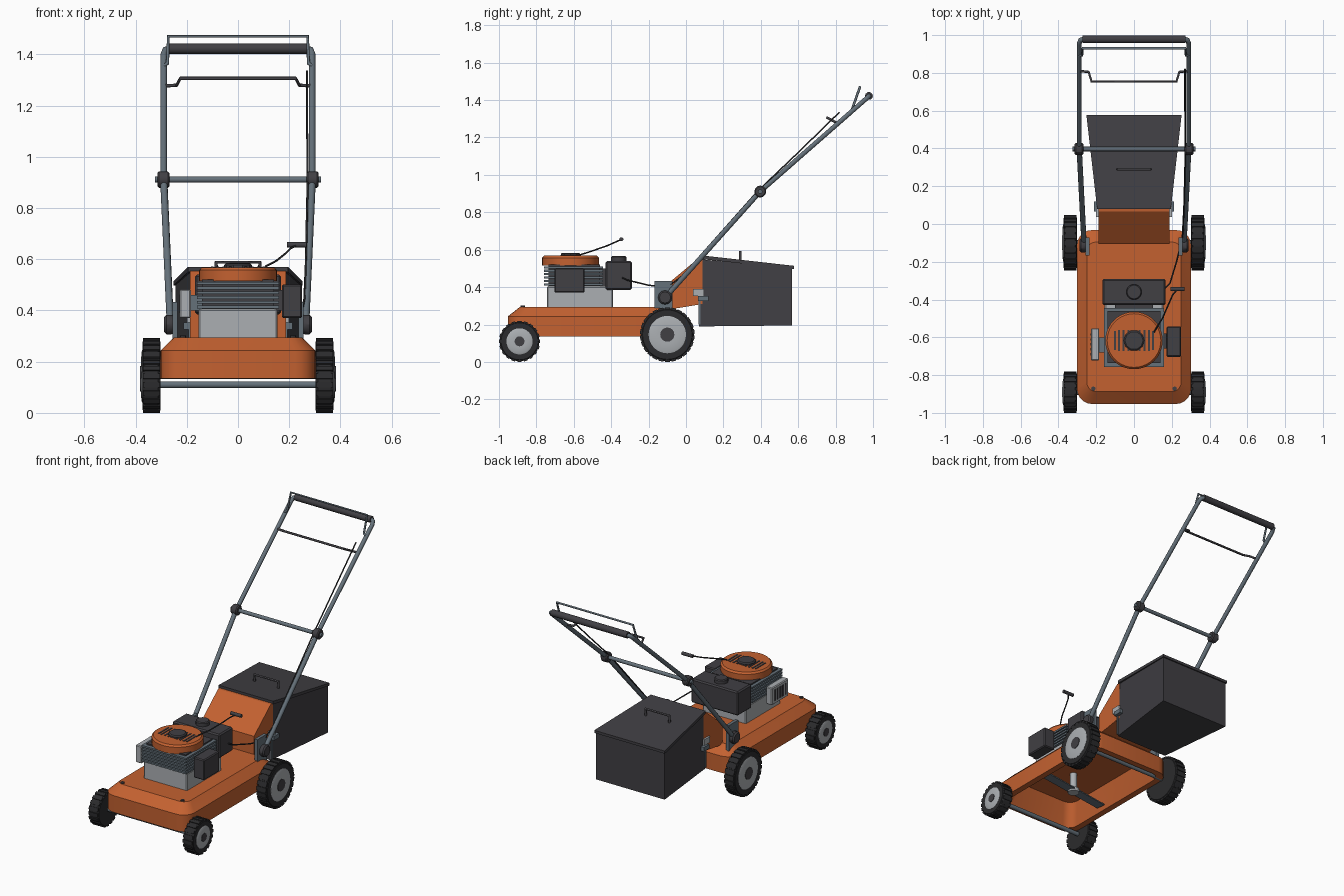
import bpy, bmesh, math
from mathutils import Vector, Matrix

if "Cube" in bpy.data.objects:
    bpy.data.objects.remove(bpy.data.objects["Cube"])


def material(name, r, g, b):
    m = bpy.data.materials.new(name)
    m.diffuse_color = (r, g, b, 1)
    m.use_nodes = True
    m.node_tree.nodes["Principled BSDF"].inputs["Base Color"].default_value = m.diffuse_color
    return m


ORANGE = material("orange paint", 0.55, 0.12, 0.03)
DARK = material("charcoal plastic", 0.052, 0.05, 0.057)
BLACK = material("black rubber", 0.024, 0.024, 0.026)
STEEL = material("slate steel", 0.13, 0.165, 0.195)
LIGHT = material("light metal", 0.41, 0.43, 0.45)


def finish(name, bm, mat, smooth=True):
    bmesh.ops.recalc_face_normals(bm, faces=bm.faces)
    me = bpy.data.meshes.new(name)
    bm.to_mesh(me)
    bm.free()
    me.materials.append(mat)
    ob = bpy.data.objects.new(name, me)
    bpy.context.collection.objects.link(ob)
    if smooth:
        bpy.ops.object.select_all(action='DESELECT')
        ob.select_set(True)
        bpy.context.view_layer.objects.active = ob
        bpy.ops.object.shade_smooth_by_angle(angle=math.radians(30))
    return ob


def loft(name, rings, mat, smooth=True):
    bm = bmesh.new()
    vs = [[bm.verts.new(p) for p in r] for r in rings]
    n = len(rings[0])
    for a, b in zip(vs, vs[1:]):
        for i in range(n):
            j = (i + 1) % n
            bm.faces.new((a[i], a[j], b[j], b[i]))
    bm.faces.new(vs[0])
    bm.faces.new(vs[-1])
    return finish(name, bm, mat, smooth)


def box(name, x, y, z, mat, bevel=0.0):
    bm = bmesh.new()
    size = [b - a for a, b in (x, y, z)]
    mid = [(a + b) / 2 for a, b in (x, y, z)]
    bmesh.ops.create_cube(bm, size=1, matrix=Matrix.Translation(mid) @ Matrix.Diagonal((*size, 1)))
    if bevel:
        bmesh.ops.bevel(bm, geom=bm.edges[:], offset=bevel, segments=1, affect='EDGES')
    return finish(name, bm, mat, False)


def lathe(name, prof, mat, loc=(0, 0, 0), axis='Z', n=32):
    rings = []
    for r, h in prof:
        ring = []
        for i in range(n):
            a = 2 * math.pi * i / n
            c, s = r * math.cos(a), r * math.sin(a)
            p = (c, s, h) if axis == 'Z' else (h, c, s)
            ring.append(Vector(p) + Vector(loc))
        rings.append(ring)
    return loft(name, rings, mat)


def tube(name, pts, r, mat):
    cu = bpy.data.curves.new(name, 'CURVE')
    cu.dimensions = '3D'
    cu.bevel_depth = r
    cu.bevel_resolution = 3
    cu.use_fill_caps = True
    sp = cu.splines.new('POLY')
    sp.points.add(len(pts) - 1)
    for q, p in zip(sp.points, pts):
        q.co = (*p, 1)
    cu.materials.append(mat)
    ob = bpy.data.objects.new(name, cu)
    bpy.context.collection.objects.link(ob)
    bpy.ops.object.select_all(action='DESELECT')
    ob.select_set(True)
    bpy.context.view_layer.objects.active = ob
    bpy.ops.object.convert(target='MESH')
    bpy.ops.object.shade_smooth_by_angle(angle=math.radians(50))


def mirrored(pts):
    # right-hand path continued across to its mirror image
    return pts + [(-x, y, z) for x, y, z in reversed(pts)]


def rounded(hx, y0, y1, r, z, k=5):
    out = []
    for q, (cx, cy) in enumerate(((hx - r, y1 - r), (r - hx, y1 - r), (r - hx, y0 + r), (hx - r, y0 + r))):
        for i in range(k + 1):
            a = math.pi / 2 * (q + i / k)
            out.append((cx + r * math.cos(a), cy + r * math.sin(a), z))
    return out


# Hollow cutting deck
loft("deck", [rounded(.225, -.86, -.12, .06, .275), rounded(.262, -.912, -.07, .06, .135),
              rounded(.302, -.953, -.032, .08, .135), rounded(.302, -.953, -.032, .08, .243),
              rounded(.25, -.887, -.095, .05, .295)], ORANGE)
for s in (-1, 1):
    lathe("deck_bolt", [(.012, .28), (.012, .302)], DARK, (s * .215, -.872, 0), n=8)

# Wheels with tread lugs
for y, r, hub, lugs, tag in ((-.89, .11, .07, 20, "front"), (-.1, .146, .1, 26, "rear")):
    for s in (-1, 1):
        c = (0, y, r)
        R = r - .004
        lathe(tag + "_tyre", [(hub * .8, s * .302), (R * .93, s * .302), (R, s * .312), (R, s * .362),
                              (R * .93, s * .373), (hub, s * .373)], BLACK, c, 'X', 40)
        lathe(tag + "_hub", [(hub, s * .36), (hub, s * .374), (hub * .9, s * .377), (hub * .5, s * .379)],
              LIGHT, c, 'X')
        lathe(tag + "_hub_cap", [(hub * .38, s * .37), (hub * .38, s * .382)], DARK, c, 'X', 16)
        bm = bmesh.new()
        for i in range(lugs):
            m = (Matrix.Translation((s * .3375, y, r)) @ Matrix.Rotation(2 * math.pi * i / lugs, 4, 'X')
                 @ Matrix.Translation((0, 0, r - .009)) @ Matrix.Diagonal((.066, r * .18, .018, 1)))
            bmesh.ops.create_cube(bm, size=1, matrix=m)
        finish(tag + "_tread", bm, BLACK, False)
    tube(tag + "_axle", [(-.32, y, r), (.32, y, r)], .014, STEEL)

# Blade and shaft
bl = box("blade", (-.25, .25), (-.03, .03), (-.004, .004), STEEL)
bl.location = (0, -.57, .16)
bl.rotation_euler = (0, 0, .15)
lathe("blade_shaft", [(.035, .145), (.035, .17), (.022, .17), (.022, .3)], LIGHT, (0, -.57, 0), n=16)

# Engine block and cooling fins
box("engine_base", (-.155, .155), (-.743, -.39), (.28, .405), LIGHT, .006)
box("engine_core", (-.14, .14), (-.735, -.46), (.40, .52), DARK)
for i in range(6):
    z = .408 + i * .0185
    box("cooling_fin", (-.16, .16), (-.758, -.445), (z, z + .011), STEEL)

# Round shroud with vent slots and cap
EY = -.617
lathe("engine_shroud", [(.152, .515), (.152, .557), (.142, .568)], ORANGE, (0, EY, 0), n=40)
for s in (-1, 1):
    for x, h in ((.03, .055), (.055, .055), (.08, .055), (.1, .05)):
        box("vent_slot", (s * x - .005, s * x + .005), (EY - h, EY + h), (.565, .571), DARK)
lathe("shroud_cap", [(.055, .565), (.055, .577), (.048, .583)], DARK, (0, EY, 0), n=10)

# Fuel tank, air filter, muffler
box("fuel_tank", (-.168, .168), (-.43, -.29), (.385, .54), DARK, .008)
lathe("fuel_cap", [(.041, .535), (.041, .56), (.036, .566)], DARK, (0, -.36, 0), n=20)
box("tank_mount", (-.1, .1), (-.46, -.4), (.40, .5), DARK)
box("air_filter", (.172, .25), (-.703, -.543), (.37, .502), DARK, .006)
box("filter_mount", (.13, .18), (-.66, -.58), (.4, .48), DARK)
box("muffler", (-.228, -.184), (-.722, -.552), (.37, .482), LIGHT, .005)
box("muffler_mount", (-.19, -.13), (-.68, -.6), (.4, .46), STEEL)
for i in range(5):
    y = -.695 + i * .026
    box("muffler_slot", (-.231, -.226), (y, y + .012), (.39, .462), DARK)

# Pull cord and grip
tube("pull_cord", [(.1, -.59, .555), (.11, -.565, .573), (.15, -.5, .594), (.185, -.42, .622),
                   (.205, -.375, .642), (.23, -.345, .655)], .004, BLACK)
tube("pull_grip", [(.192, -.345, .656), (.268, -.345, .656)], .011, DARK)

# Rear discharge chute
prof = [(-.105, .28), (-.105, .412), (.065, .553), (.088, .555), (.088, .31), (-.03, .29)]
loft("rear_chute", [[(x, y, z) for y, z in prof] for x in (-.188, .188)], ORANGE, False)


# Grass bag, lid and carry handle
def bag(name, front, back, mat):
    loft(name, [[(-w, y0, z0), (w, y0, z0), (w, y1, z1), (-w, y1, z1)]
                for w, y0, z0, y1, z1 in (front, back)], mat, False)


bag("grass_bag", (.186, .07, .19, .086, .548), (.245, .568, .195, .568, .502), DARK)
bag("bag_lid", (.195, .08, .55, .08, .57), (.252, .577, .497, .577, .514), DARK)
tube("bag_handle", [(-.085, .29, .54), (-.085, .29, .588), (.085, .29, .588), (.085, .29, .54)], .008, DARK)

for s in (-1, 1):
    # Bag latches
    box("latch_plate", sorted((s * .18, s * .2)), (.038, .095), (.352, .39), LIGHT)
    box("latch_hook", sorted((s * .18, s * .212)), (.065, .12), (.325, .352), STEEL)
    box("latch_rod", sorted((s * .186, s * .194)), (.066, .078), (.2, .33), STEEL)
    # Handle brackets and pivots
    box("handle_bracket", sorted((s * .236, s * .256)), (-.168, -.072), (.25, .432), STEEL)
    lathe("pivot_knob", [(.034, s * .252), (.038, s * .26), (.038, s * .28), (.03, s * .288)], DARK,
          (0, -.112, .345), 'X', 12)
    # Lower handle tubes and fold knobs
    tube("lower_handle", [(s * .264, -.115, .34), (s * .29, .397, .912)], .014, STEEL)
    lathe("fold_knob", [(.026, s * .268), (.032, s * .274), (.032, s * .308), (.026, s * .314)], DARK,
          (0, .397, .911), 'X', 12)

# Crossbar and upper handle
tube("crossbar", [(-.325, .397, .911), (.325, .397, .911)], .012, STEEL)
tube("upper_handle", mirrored([(.29, .39, .905), (.29, .955, 1.4), (.284, .974, 1.417), (.265, .98, 1.422)]),
     .013, STEEL)
tube("handle_grip", [(-.272, .978, 1.422), (.272, .978, 1.422)], .021, DARK)

# Brake bail and drive lever
tube("brake_bail", mirrored([(.29, .89, 1.355), (.275, .893, 1.365), (.272, .93, 1.47)]), .007, STEEL)
tube("drive_lever", mirrored([(.29, .81, 1.277), (.24, .805, 1.279), (.225, .755, 1.306)]), .007, DARK)

# Control cable
tube("control_cable", [(.165, -.34, .45), (.19, -.315, .438), (.225, -.2, .41), (.25, -.1, .4), (.262, -.02, .46),
                       (.272, .38, .91), (.27, .6, 1.12), (.27, .82, 1.335)], .004, BLACK)
